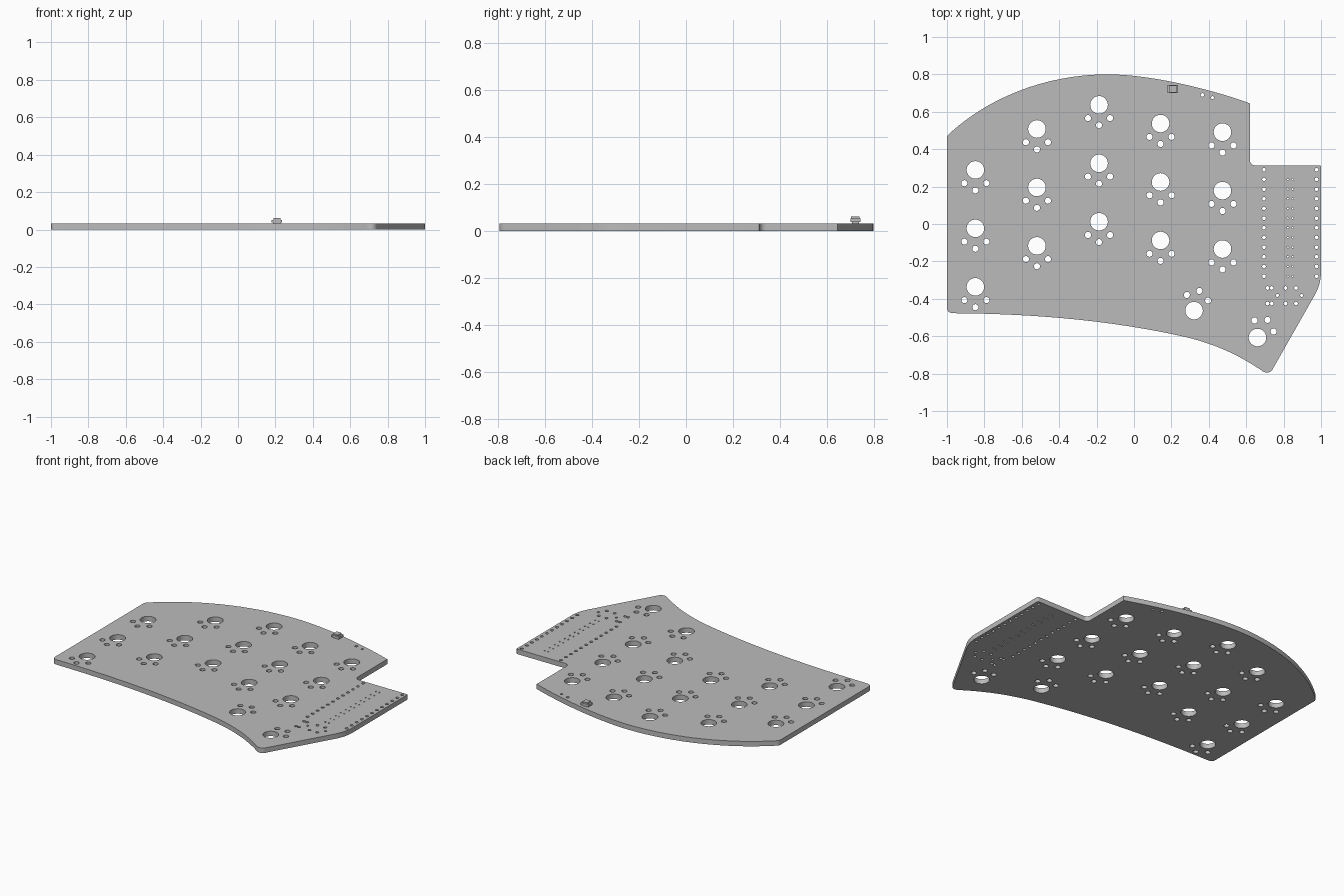
import bpy, bmesh
from math import cos, sin, pi, radians
from mathutils import Vector
from mathutils.geometry import interpolate_bezier

THICK = 0.032

if "Cube" in bpy.data.objects:
    bpy.data.objects.remove(bpy.data.objects["Cube"])

grey = bpy.data.materials.new("board grey")
grey.use_nodes = True
grey.diffuse_color = (0.5, 0.5, 0.5, 1)
grey.node_tree.nodes["Principled BSDF"].inputs["Base Color"].default_value = (0.5, 0.5, 0.5, 1)


def add_loop(curve, points):
    spline = curve.splines.new("POLY")
    spline.points.add(len(points) - 1)
    for p, (x, y) in zip(spline.points, points):
        p.co = (x, y, 0, 1)
    spline.use_cyclic_u = True


def add_hole(x, y, r, sides=12):
    add_loop(board_curve, [(x + r * cos(2 * pi * i / sides), y + r * sin(2 * pi * i / sides))
                           for i in range(sides)])


def switch_holes(x, y, turn=0):
    """One large hole with three pin holes around it."""
    add_hole(x, y, 0.047, 32)
    c, s = cos(radians(turn)), sin(radians(turn))
    for dx, dy in ((-0.059, -0.071), (0.059, -0.071), (0, -0.109)):
        add_hole(x + dx * c - dy * s, y + dx * s + dy * c, 0.0165, 16)


# Board outline: each entry is a corner, or (handle, handle, end) of a curve
outline_steps = [
    (-1, 0.46),
    ((-0.998, 0.474), (-0.99, 0.48), (-0.985, 0.485)),
    ((-0.76, 0.69), (-0.45, 0.80), (-0.14, 0.80)),
    ((0.08, 0.80), (0.40, 0.725), (0.62, 0.645)),
    (0.62, 0.343),
    ((0.62, 0.325), (0.632, 0.313), (0.65, 0.313)),
    (0.99, 0.313),
    ((0.997, 0.313), (1, 0.31), (1, 0.303)),
    (1, -0.25),
    ((1, -0.31), (0.985, -0.35), (0.955, -0.40)),
    (0.742, -0.775),
    ((0.73, -0.797), (0.705, -0.80), (0.685, -0.785)),
    ((0.56, -0.70), (0.44, -0.645), (0.28, -0.605)),
    ((-0.12, -0.515), (-0.53, -0.48), (-0.965, -0.477)),
    ((-0.99, -0.477), (-1, -0.465), (-1, -0.445)),
]
outline = []
for step in outline_steps:
    if isinstance(step[0], tuple):
        knots = [Vector((x, y, 0)) for x, y in (outline[-1], *step)]
        outline += [(p.x, p.y) for p in interpolate_bezier(*knots, 16)[1:]]
    else:
        outline.append(step)

board_curve = bpy.data.curves.new("board_profile", "CURVE")
board_curve.dimensions = "2D"
board_curve.fill_mode = "BOTH"
board_curve.extrude = THICK / 2
add_loop(board_curve, outline)

# Main switch grid: staggered columns of three
for x, top in ((-0.848, 0.289), (-0.519, 0.508), (-0.187, 0.637), (0.142, 0.537), (0.473, 0.491)):
    for row in range(3):
        switch_holes(x, top - row * 0.3125)

# Thumb switches
switch_holes(0.321, -0.463, 165)
switch_holes(0.660, -0.607, 150)

# Controller pin rows and the tiny via rows between them
for i in range(12):
    y = 0.29 - i * 0.0517
    add_hole(0.695, y, 0.010)
    add_hole(0.976, y, 0.010)
    if i:
        add_hole(0.823, y, 0.005, 8)
        add_hole(0.848, y, 0.005, 8)

# Socket holes
for x in (0.714, 0.736, 0.810, 0.866):
    for y in (-0.342, -0.425):
        add_hole(x, y, 0.010)
for x in (0.767, 0.896):
    add_hole(x, -0.382, 0.008)

# Reset switch holes
add_hole(0.366, 0.690, 0.010)
add_hole(0.420, 0.676, 0.008)

# Solid board mesh from the filled profile
helper = bpy.data.objects.new("board_profile", board_curve)
bpy.context.collection.objects.link(helper)
bpy.context.view_layer.update()
depsgraph = bpy.context.evaluated_depsgraph_get()
mesh = bpy.data.meshes.new_from_object(helper.evaluated_get(depsgraph))
bpy.data.objects.remove(helper)
bm = bmesh.new()
bm.from_mesh(mesh)
bmesh.ops.remove_doubles(bm, verts=bm.verts, dist=0.0001)
bmesh.ops.recalc_face_normals(bm, faces=bm.faces)
bmesh.ops.translate(bm, verts=bm.verts, vec=(0, 0, THICK / 2))
bm.to_mesh(mesh)
bm.free()
mesh.materials.clear()
mesh.materials.append(grey)
board = bpy.data.objects.new("circuit_board", mesh)
bpy.context.collection.objects.link(board)
bpy.context.view_layer.objects.active = board
board.select_set(True)
bpy.ops.object.shade_smooth_by_angle(angle=radians(35))


# Small stepped connector near the back edge
def block(name, size, z0, z1):
    bpy.ops.mesh.primitive_cube_add(size=1, location=(0.208, 0.722, (z0 + z1) / 2))
    part = bpy.context.object
    part.name = name
    part.scale = (size[0], size[1], z1 - z0)
    part.data.materials.append(grey)


block("connector_foot", (0.040, 0.030), THICK - 0.002, 0.040)
block("connector_body", (0.056, 0.042), 0.038, 0.052)
block("connector_cap", (0.036, 0.036), 0.050, 0.061)
